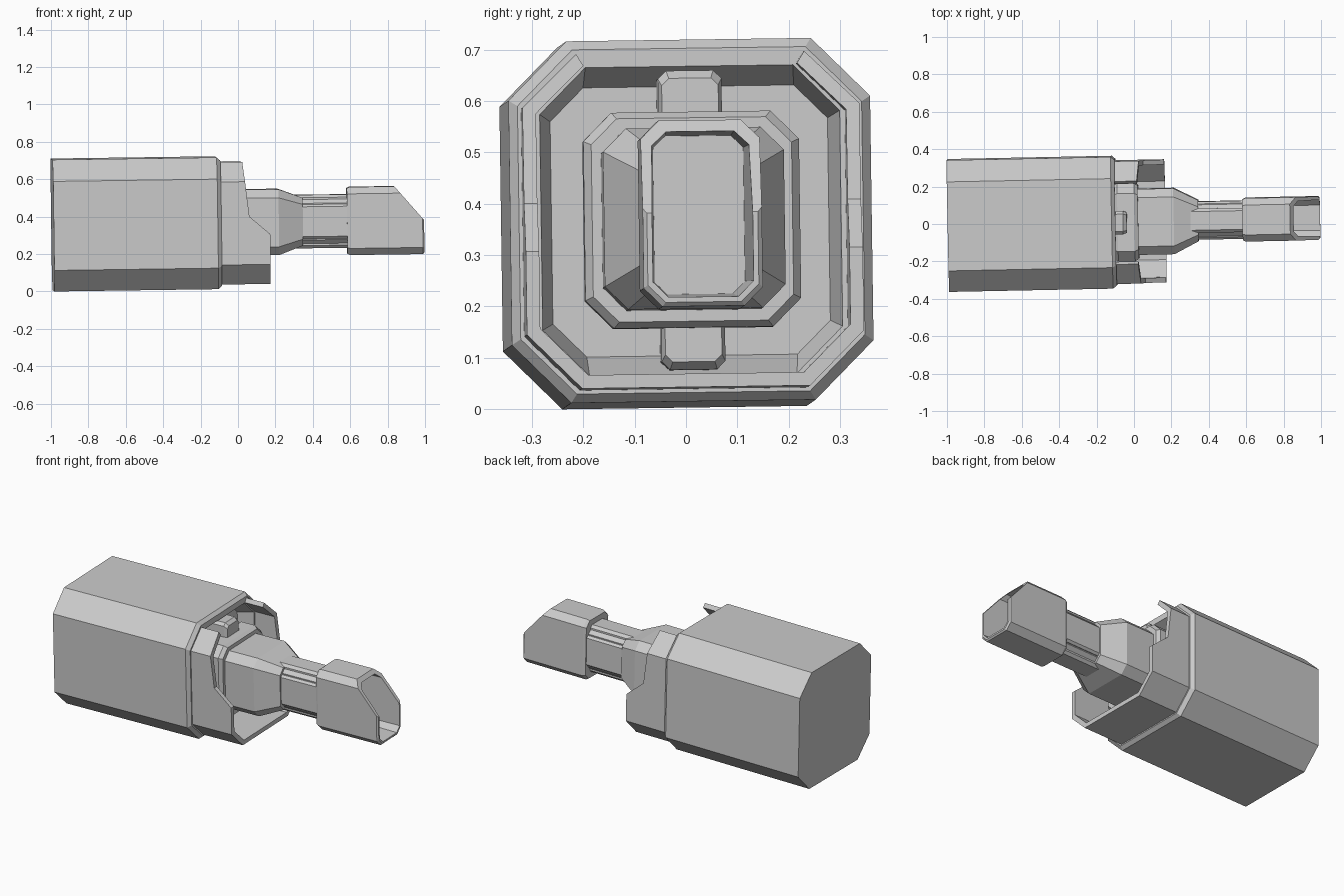
import bpy, bmesh
from mathutils import Matrix

if "Cube" in bpy.data.objects:
    bpy.data.objects.remove(bpy.data.objects["Cube"])

# Everything is built along the local x axis, then given the slight overall tilt
TILT = (Matrix.Translation((0, 0.012, 0.369)) @ Matrix.Rotation(0.02, 4, 'Z')
        @ Matrix.Rotation(-0.014, 4, 'Y') @ Matrix.Rotation(0.014, 4, 'X'))


def finish(name, bm):
    bmesh.ops.recalc_face_normals(bm, faces=bm.faces)
    me = bpy.data.meshes.new(name)
    bm.to_mesh(me)
    bm.free()
    ob = bpy.data.objects.new(name, me)
    bpy.context.collection.objects.link(ob)
    ob.matrix_world = TILT
    return ob


def loft(name, sections, cy=0, cz=0):
    """Chamfered-rectangle rings (x, half width, half height, chamfer), capped at both ends."""
    bm = bmesh.new()
    rings = []
    for x, w, h, c in sections:
        pts = [(w, h - c), (w - c, h), (c - w, h), (-w, h - c),
               (-w, c - h), (c - w, -h), (w - c, -h), (w, c - h)]
        rings.append([bm.verts.new((x, y + cy, z + cz)) for y, z in pts])
    for a, b in zip(rings, rings[1:]):
        for i in range(8):
            j = (i + 1) % 8
            bm.faces.new((a[i], a[j], b[j], b[i]))
    bm.faces.new(rings[0])
    bm.faces.new(rings[-1])
    return finish(name, bm)


def prism(name, pts, lo, hi, axis):
    """Extrude a profile along x (yz points) or y (xz points)."""
    bm = bmesh.new()
    def at(p, t):
        return (t, p[0], p[1]) if axis == 'x' else (p[0], t, p[1])
    a = [bm.verts.new(at(p, lo)) for p in pts]
    b = [bm.verts.new(at(p, hi)) for p in pts]
    for i in range(len(pts)):
        j = (i + 1) % len(pts)
        bm.faces.new((a[i], a[j], b[j], b[i]))
    bm.faces.new(a)
    bm.faces.new(b)
    return finish(name, bm)


def trim(ob, cutter, op):
    m = ob.modifiers.new("trim", 'BOOLEAN')
    m.operation, m.object, m.solver = op, cutter, 'EXACT'
    bpy.context.view_layer.objects.active = ob
    bpy.ops.object.modifier_apply(modifier=m.name)
    bpy.data.objects.remove(cutter)


# Large octagonal housing with a recessed front
loft("housing", [(-0.992, 0.352, 0.352, 0.114), (-0.115, 0.352, 0.352, 0.114),
                 (-0.095, 0.335, 0.335, 0.108), (-0.095, 0.292, 0.3, 0.09),
                 (-0.19, 0.27, 0.262, 0.065)])

# Open-topped guard wrapping the sides and bottom, with a stepped front edge
outer = [(0.222, 0.325), (0.328, 0.222), (0.328, -0.222), (0.222, -0.328)]
inner = [(-0.21, -0.302), (-0.302, -0.21), (-0.302, 0.21), (-0.208, 0.302)]
flip = lambda pts: [(-y, z) for y, z in reversed(pts)]
guard = prism("guard", outer + flip(outer) + flip(flip(inner))[::1][::-1]
              + flip(inner)[::-1], -0.15, 0.3, 'x')
edge = [(-0.16, 0.4), (0.023, 0.4), (0.023, 0.32), (0.055, 0.035), (0.165, -0.06),
        (0.165, -0.4), (-0.16, -0.4)]
trim(guard, prism("guard_cutter", edge, -0.5, 0.5, 'y'), 'INTERSECT')

# Latch blocks above and below the barrel
for side, name in ((1, "upper_latch"), (-1, "lower_latch")):
    loft(name, [(-0.22, 0.062, 0.055, 0.016), (-0.055, 0.062, 0.055, 0.016),
                (-0.035, 0.055, 0.04, 0.014)], 0, side * 0.236)

# Square flange and tapered barrel base
loft("barrel_flange", [(-0.2, 0.2, 0.2, 0.05), (-0.1, 0.2, 0.2, 0.05), (-0.085, 0.21, 0.21, 0.055),
                       (0.005, 0.21, 0.21, 0.055), (0.025, 0.195, 0.198, 0.05)])
loft("barrel_base", [(0.0, 0.176, 0.176, 0.045), (0.215, 0.176, 0.176, 0.045),
                     (0.345, 0.11, 0.128, 0.035)])

# Grooved neck: core with raised plates on each face
loft("neck_core", [(0.28, 0.085, 0.118, 0.02), (0.63, 0.085, 0.118, 0.02)])
loft("neck_side_plates", [(0.28, 0.102, 0.092, 0.012), (0.63, 0.102, 0.092, 0.012)])
loft("neck_top_plates", [(0.3, 0.065, 0.143, 0.015), (0.63, 0.065, 0.143, 0.015)])

# Hollow muzzle with slanted tip
muzzle = loft("muzzle", [(0.582, 0.108, 0.175, 0.033), (0.597, 0.116, 0.182, 0.036),
                         (0.985, 0.116, 0.182, 0.036), (0.993, 0.108, 0.174, 0.034),
                         (0.993, 0.098, 0.164, 0.03), (0.66, 0.088, 0.154, 0.024)])
slant = [(0.83, 0.19), (1.0, -0.008), (1.2, -0.008), (1.2, 0.4), (0.83, 0.4)]
trim(muzzle, prism("muzzle_cutter", slant, -0.5, 0.5, 'y'), 'DIFFERENCE')
